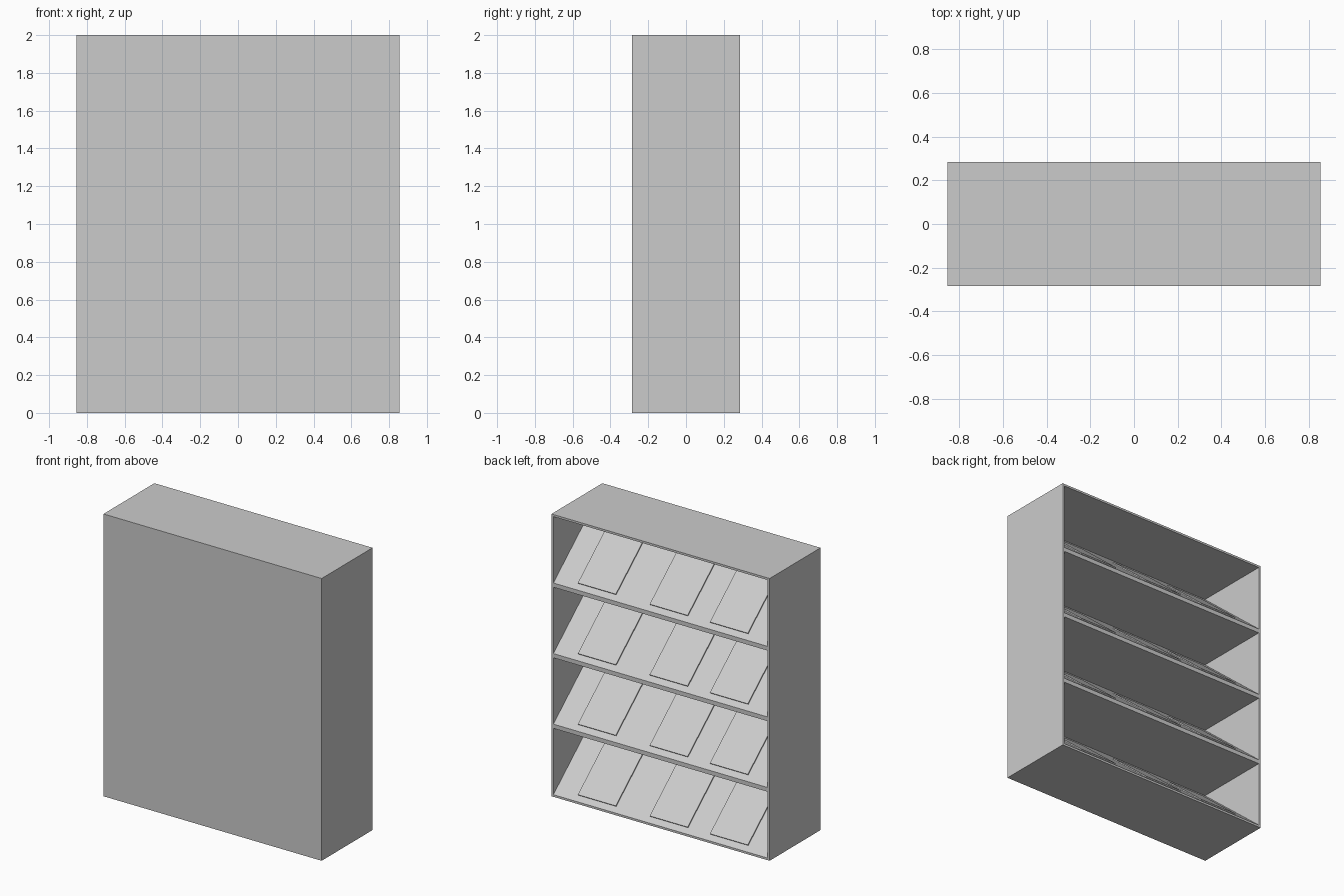
import bpy
import math
from mathutils import Matrix, Vector

cube = bpy.data.objects.get("Cube")
if cube:
    bpy.data.objects.remove(cube, do_unlink=True)

W, D, H = 1.71, 0.57, 2.0      # outer size
T = 0.015                      # board thickness
TIERS = 4
PITCH = H / TIERS

grey = bpy.data.materials.new("plain grey")
grey.use_nodes = True
colour = (0.6, 0.6, 0.6, 1)
grey.diffuse_color = colour
grey.node_tree.nodes["Principled BSDF"].inputs["Base Color"].default_value = colour


def box(name, size, centre, tilt=0.0):
    """A box of the given size, tilted about the x axis."""
    bpy.ops.mesh.primitive_cube_add(size=1)
    ob = bpy.context.object
    ob.name = name
    ob.data.transform(Matrix.Diagonal((*size, 1)))
    ob.location = centre
    ob.rotation_euler.x = tilt
    ob.data.materials.append(grey)
    return ob


def sloped_panel(name, profile, width):
    """A side profile in y and z, extruded across x."""
    n = len(profile)
    verts = [(x, y, z) for x in (-width / 2, width / 2) for y, z in profile]
    faces = [tuple(range(n))[::-1], tuple(range(n, 2 * n))]
    faces += [(i, (i + 1) % n, (i + 1) % n + n, i + n) for i in range(n)]
    mesh = bpy.data.meshes.new(name)
    mesh.from_pydata(verts, [], faces)
    mesh.materials.append(grey)
    ob = bpy.data.objects.new(name, mesh)
    bpy.context.collection.objects.link(ob)
    return ob


# Outer case, open on the +y side
for side, x in (("left", 1), ("right", -1)):
    box(side + "_side", (T, D, H), (x * (W - T) / 2, 0, H / 2))
box("closed_panel", (W - 2 * T, T, H), (0, (T - D) / 2, H / 2))
inner_w = W - 2 * T
shelf_y = T / 2
box("top_board", (inner_w, D - T, T), (0, shelf_y, H - T / 2))
box("bottom_board", (inner_w, D - T, T), (0, shelf_y, T / 2))
for k in range(1, TIERS):
    box(f"shelf_{k}", (inner_w, D - T, 2 * T), (0, shelf_y, k * PITCH))

# Sloped display panels, each with three thin booklets
run, rise = D - T, PITCH - 2 * T
angle = math.atan2(rise, run)
up_slope = Vector((0, -math.cos(angle), math.sin(angle)))
normal = Vector((0, math.sin(angle), math.cos(angle)))
LENGTH, THICK, WIDTH = 0.45, 0.008, 0.297

for k in range(TIERS):
    z0 = k * PITCH + T
    low, high = (D / 2, z0), (T - D / 2, z0 + rise)
    sloped_panel(f"sloped_panel_{k + 1}",
                 [low, high, (high[0], high[1] - T), (D / 2 - T, z0)], inner_w)
    foot = Vector((0, *low)) + up_slope * 0.045
    for i, x in enumerate((0.52, -0.043, -0.515)):
        centre = foot + up_slope * LENGTH / 2 + normal * THICK / 2
        centre.x = x
        box(f"booklet_{k + 1}_{i + 1}", (WIDTH, LENGTH, THICK), centre, -angle)
